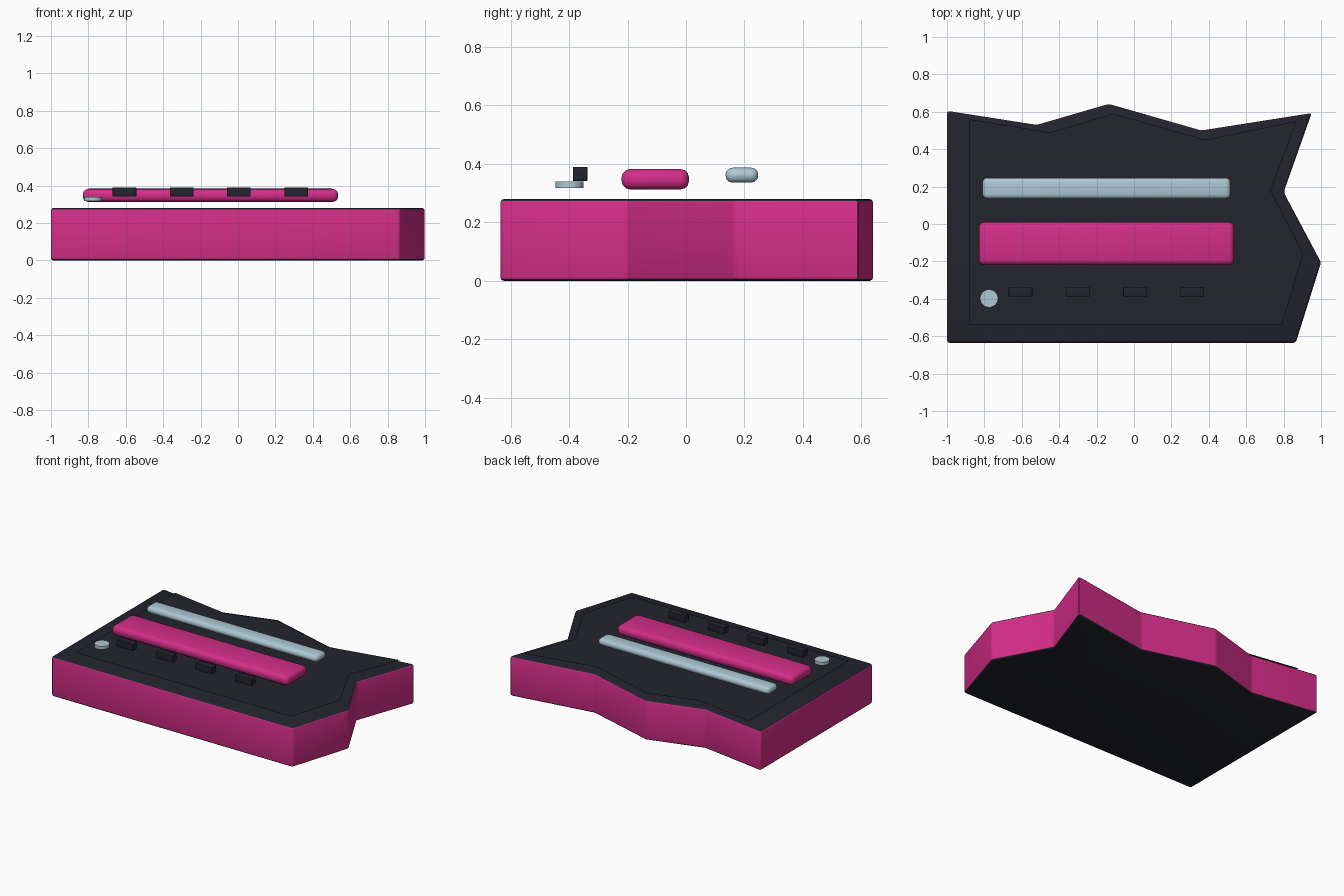
import bpy, bmesh, math

if "Cube" in bpy.data.objects:
    bpy.data.objects.remove(bpy.data.objects["Cube"])


def material(name, rgb):
    m = bpy.data.materials.new(name)
    m.diffuse_color = (*rgb, 1)
    m.use_nodes = True
    m.node_tree.nodes["Principled BSDF"].inputs["Base Color"].default_value = m.diffuse_color
    return m


PINK = material("pink", (0.66, 0.027, 0.25))
DARK = material("dark navy", (0.016, 0.017, 0.027))
BLUE = material("pale blue", (0.42, 0.58, 0.66))


def finish(name, bm, mats, bevel=0, segments=3):
    if bevel:
        bmesh.ops.bevel(bm, geom=bm.edges[:], offset=bevel, segments=segments,
                        profile=0.5, affect='EDGES', clamp_overlap=True)
    bm.normal_update()
    me = bpy.data.meshes.new(name)
    bm.to_mesh(me)
    bm.free()
    ob = bpy.data.objects.new(name, me)
    bpy.context.collection.objects.link(ob)
    for m in mats:
        me.materials.append(m)
    bpy.context.view_layer.objects.active = ob
    ob.select_set(True)
    bpy.ops.object.shade_smooth_by_angle(angle=math.radians(35))
    ob.select_set(False)
    return ob


def box(name, x, y, z, mat, bevel=0):
    bm = bmesh.new()
    bmesh.ops.create_cube(bm, size=1)
    for v in bm.verts:
        for i, (a, b) in enumerate((x, y, z)):
            v.co[i] = (a + b) / 2 + v.co[i] * (b - a)
    return finish(name, bm, [mat], bevel)


def outline_face(bm, points, z):
    f = bm.faces.new([bm.verts.new((x, y, z)) for x, y in points])
    f.normal_update()
    if f.normal.z < 0:
        f.normal_flip()
    return f


# Jagged slab: pink walls, dark top and bottom
outer = [(-1, -0.635), (0.865, -0.635), (1, -0.205), (0.80, 0.17), (0.95, 0.593),
         (0.36, 0.50), (-0.135, 0.642), (-0.52, 0.53), (-1, 0.605)]
bm = bmesh.new()
base = outline_face(bm, outer, 0)
r = bmesh.ops.extrude_face_region(bm, geom=[base])
bmesh.ops.translate(bm, vec=(0, 0, 0.28),
                    verts=[g for g in r["geom"] if isinstance(g, bmesh.types.BMVert)])
bmesh.ops.recalc_face_normals(bm, faces=bm.faces)
slab = finish("slab_body", bm, [PINK, DARK], 0.014)
for p in slab.data.polygons:
    p.material_index = int(abs(p.normal.z) > 0.6)

# Thin sheet hovering just above the slab
inner = [(-0.88, -0.54), (0.79, -0.54), (0.905, -0.16), (0.73, 0.18), (0.87, 0.55),
         (0.38, 0.45), (-0.11, 0.59), (-0.45, 0.49), (-0.88, 0.56)]
bm = bmesh.new()
outline_face(bm, inner, 0.30)
finish("top_sheet", bm, [DARK])

# Raised bars
box("blue_bar", (-0.81, 0.515), (0.135, 0.247), (0.336, 0.387), BLUE, 0.024)
box("pink_bar", (-0.83, 0.535), (-0.22, 0.01), (0.313, 0.382), PINK, 0.028)

# Row of small blocks
for i in range(4):
    cx = -0.607 + i * 0.306
    box(f"small_block_{i + 1}", (cx - 0.063, cx + 0.063), (-0.387, -0.337),
        (0.342, 0.39), DARK, 0.002)

# Round button
bm = bmesh.new()
bmesh.ops.create_cone(bm, cap_ends=True, segments=24, radius1=0.048, radius2=0.048, depth=0.022)
bmesh.ops.translate(bm, vec=(-0.775, -0.398, 0.329), verts=bm.verts)
finish("round_button", bm, [BLUE])
